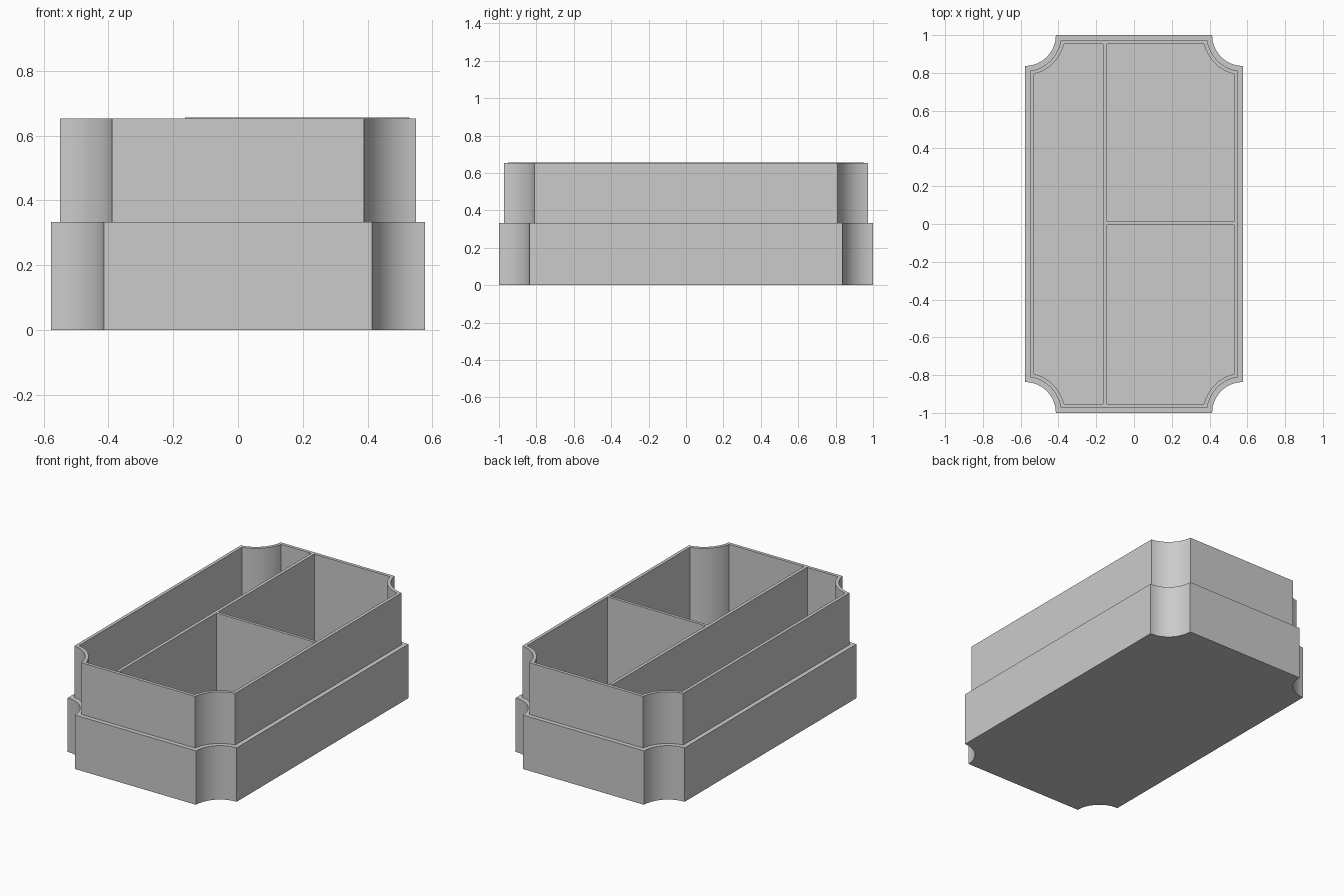
import bpy, bmesh, math

cube = bpy.data.objects.get("Cube")
if cube:
    bpy.data.objects.remove(cube, do_unlink=True)

HALF_X, HALF_Y, NOTCH = 0.577, 1.0, 0.163
LIP, WALL = 0.028, 0.02
STEP_Z, RIM_Z, FLOOR_Z, DIVIDER_Z = 0.333, 0.652, 0.02, 0.655
ARC_STEPS = 20

grey = bpy.data.materials.new("plain grey")
grey.use_nodes = True
colour = (0.6, 0.6, 0.6, 1)
grey.diffuse_color = colour
grey.node_tree.nodes["Principled BSDF"].inputs["Base Color"].default_value = colour


def finish(bm, name):
    bmesh.ops.recalc_face_normals(bm, faces=bm.faces)
    mesh = bpy.data.meshes.new(name)
    bm.to_mesh(mesh)
    bm.free()
    mesh.materials.append(grey)
    obj = bpy.data.objects.new(name, mesh)
    bpy.context.collection.objects.link(obj)
    return obj


def outline(inset):
    """Rectangle with scooped corners, moved inward by inset."""
    r = NOTCH + inset
    start = math.asin(inset / r)
    end = math.pi / 2 - start
    scoop = []
    for i in range(ARC_STEPS + 1):
        a = start + (end - start) * i / ARC_STEPS
        scoop.append((HALF_X - r * math.cos(a), HALF_Y - r * math.sin(a)))
    points = []
    for sx, sy in ((1, 1), (1, -1), (-1, -1), (-1, 1)):
        corner = scoop if sx * sy > 0 else scoop[::-1]
        points += [(sx * x, sy * y) for x, y in corner]
    return points


# Stepped tray: outer walls, ledge, rim, inner walls and floor
bm = bmesh.new()
levels = ((0, 0), (0, STEP_Z), (LIP, STEP_Z), (LIP, RIM_Z),
          (LIP + WALL, RIM_Z), (LIP + WALL, FLOOR_Z))
rings = [[bm.verts.new((x, y, z)) for x, y in outline(inset)] for inset, z in levels]
for low, high in zip(rings, rings[1:]):
    for i in range(len(low)):
        j = (i + 1) % len(low)
        bm.faces.new((low[i], low[j], high[j], high[i]))
bm.faces.new(rings[0])
bm.faces.new(rings[-1])
tray = finish(bm, "tray")
bpy.context.view_layer.objects.active = tray
tray.select_set(True)
bpy.ops.object.shade_smooth_by_angle(angle=math.radians(30))
tray.select_set(False)


def divider(name, x0, x1, y0, y1):
    bm = bmesh.new()
    bmesh.ops.create_cube(bm, size=1)
    for v in bm.verts:
        v.co = (x1 if v.co.x > 0 else x0,
                y1 if v.co.y > 0 else y0,
                DIVIDER_Z if v.co.z > 0 else FLOOR_Z)
    return finish(bm, name)


# Compartment walls
inner_x, inner_y = HALF_X - LIP - WALL, HALF_Y - LIP - WALL
divider("long_divider", -0.163, -0.143, -inner_y, inner_y)
divider("cross_divider", -0.143, inner_x, -0.006, 0.012)
